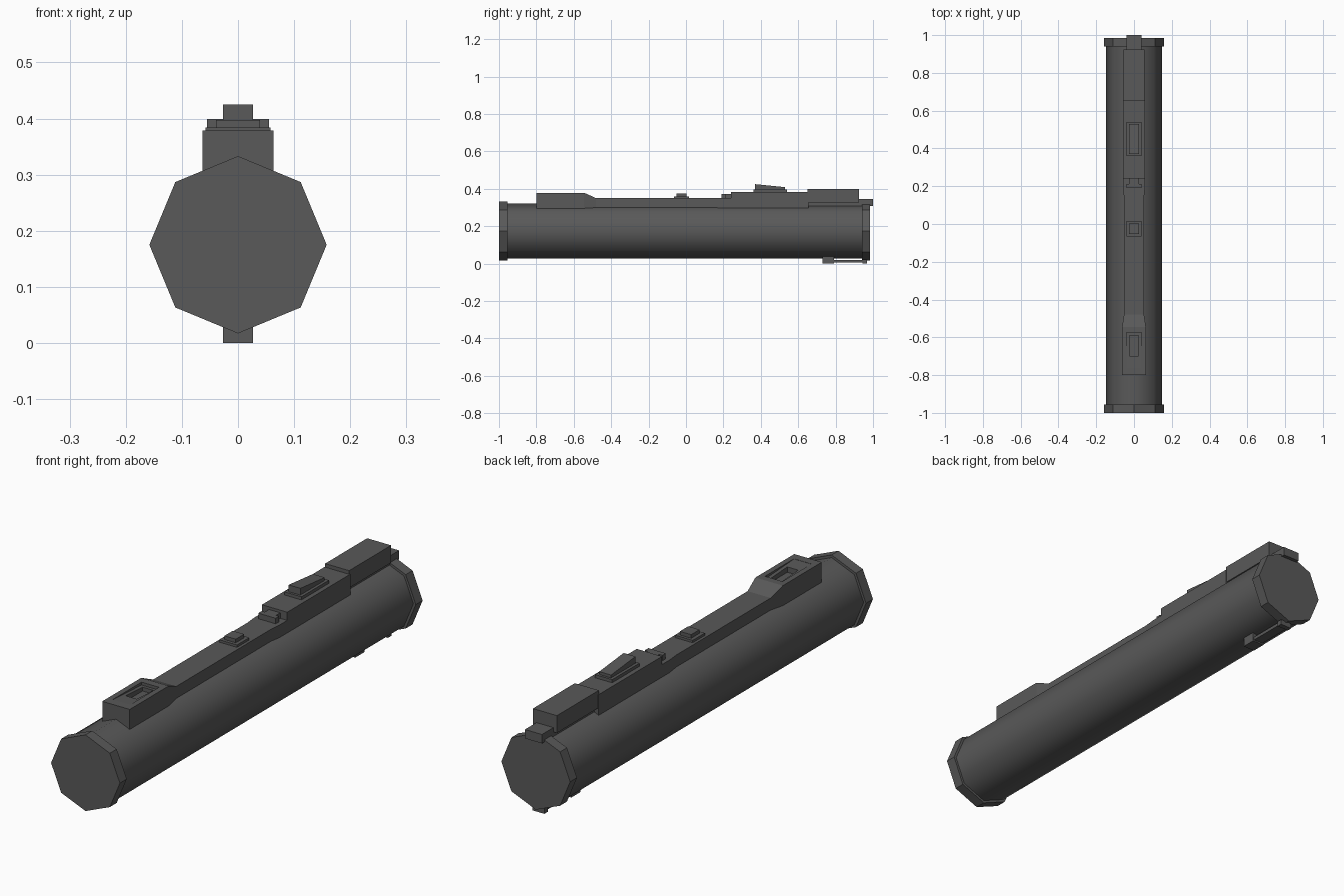
import bpy, bmesh, math

cube = bpy.data.objects.get("Cube")
if cube:
    bpy.data.objects.remove(cube, do_unlink=True)

mat = bpy.data.materials.new("dark_grey")
mat.use_nodes = True
GREY = (0.1, 0.1, 0.1, 1)
mat.diffuse_color = GREY
bsdf = mat.node_tree.nodes["Principled BSDF"]
bsdf.inputs["Base Color"].default_value = GREY
bsdf.inputs["Roughness"].default_value = 0.7

AXIS_Z = 0.175


def finish(name, bm):
    bmesh.ops.recalc_face_normals(bm, faces=bm.faces)
    mesh = bpy.data.meshes.new(name)
    bm.to_mesh(mesh)
    bm.free()
    mesh.materials.append(mat)
    obj = bpy.data.objects.new(name, mesh)
    bpy.context.collection.objects.link(obj)
    return obj


def loft(name, sections):
    """Join rectangular sections (y, half width, bottom, top) along y."""
    bm = bmesh.new()
    rings = [[bm.verts.new(p) for p in ((-w, y, lo), (w, y, lo), (w, y, hi), (-w, y, hi))]
             for y, w, lo, hi in sections]
    for a, b in zip(rings, rings[1:]):
        for i in range(4):
            j = (i + 1) % 4
            bm.faces.new((a[i], a[j], b[j], b[i]))
    bm.faces.new(rings[0])
    bm.faces.new(rings[-1])
    return finish(name, bm)


def block(name, y0, y1, w, lo, hi):
    return loft(name, [(y0, w, lo, hi), (y1, w, lo, hi)])


def octagon(name, y0, y1, radius):
    """Eight-sided prism along y with a corner at the top."""
    bm = bmesh.new()
    rings = []
    for y in (y0, y1):
        angles = [math.tau * i / 8 for i in range(8)]
        rings.append([bm.verts.new((radius * math.cos(t), y, AXIS_Z + radius * math.sin(t)))
                      for t in angles])
    for i in range(8):
        j = (i + 1) % 8
        bm.faces.new((rings[0][i], rings[0][j], rings[1][j], rings[1][i]))
    for ring in rings:
        bm.faces.new(ring)
    return finish(name, bm)


def cut(target, cutter):
    cutter.hide_render = True
    cutter.hide_viewport = True
    mod = target.modifiers.new(cutter.name, "BOOLEAN")
    mod.operation = "DIFFERENCE"
    mod.solver = "EXACT"
    mod.object = cutter


# Tube and end caps
tube = octagon("tube", -0.96, 0.95, 0.147)
for poly in tube.data.polygons:
    poly.use_smooth = len(poly.vertices) == 4
for edge in tube.data.edges:
    a, b = (tube.data.vertices[v].co for v in edge.vertices)
    edge.use_edge_sharp = abs(a.y - b.y) < 0.01
octagon("front_cap", -1.0, -0.955, 0.158)
octagon("rear_cap", 0.94, 0.985, 0.158)

# Long top rail with its raised front housing
BASE = 0.295
rail = loft("top_rail", [(-0.80, 0.063, BASE, 0.379), (-0.545, 0.063, BASE, 0.379),
                         (-0.48, 0.053, BASE, 0.35), (0.14, 0.053, BASE, 0.35),
                         (0.19, 0.058, BASE, 0.35), (0.25, 0.058, BASE, 0.35)])
cut(rail, loft("ramp_cutter", [(-0.765, 0.04, 0.378, 0.40), (-0.575, 0.04, 0.367, 0.40)]))
cut(rail, block("slot_cutter", -0.70, -0.59, 0.025, 0.352, 0.41))

# Middle button
block("middle_button_base", -0.065, 0.015, 0.041, 0.345, 0.36)
block("middle_button", -0.052, 0.003, 0.026, 0.355, 0.375)

# Latch in front of the rear housing
block("latch_stem", 0.19, 0.25, 0.026, 0.345, 0.373)
block("latch_bar", 0.19, 0.212, 0.04, 0.345, 0.373)

# Rear housing, trigger and sight block
block("rear_housing", 0.24, 0.655, 0.058, BASE, 0.384)
block("trigger_base", 0.36, 0.54, 0.039, 0.38, 0.397)
loft("trigger", [(0.37, 0.027, 0.39, 0.425), (0.53, 0.027, 0.39, 0.409)])
block("sight_block", 0.65, 0.925, 0.055, 0.327, 0.399)
block("rear_tab", 0.64, 1.0, 0.039, 0.308, 0.345)

# Clip under the rear end
block("clip_foot", 0.73, 0.79, 0.027, 0.0, 0.04)
block("clip_strip", 0.78, 0.965, 0.022, 0.006, 0.02)
block("clip_end", 0.945, 0.967, 0.027, 0.0, 0.022)
